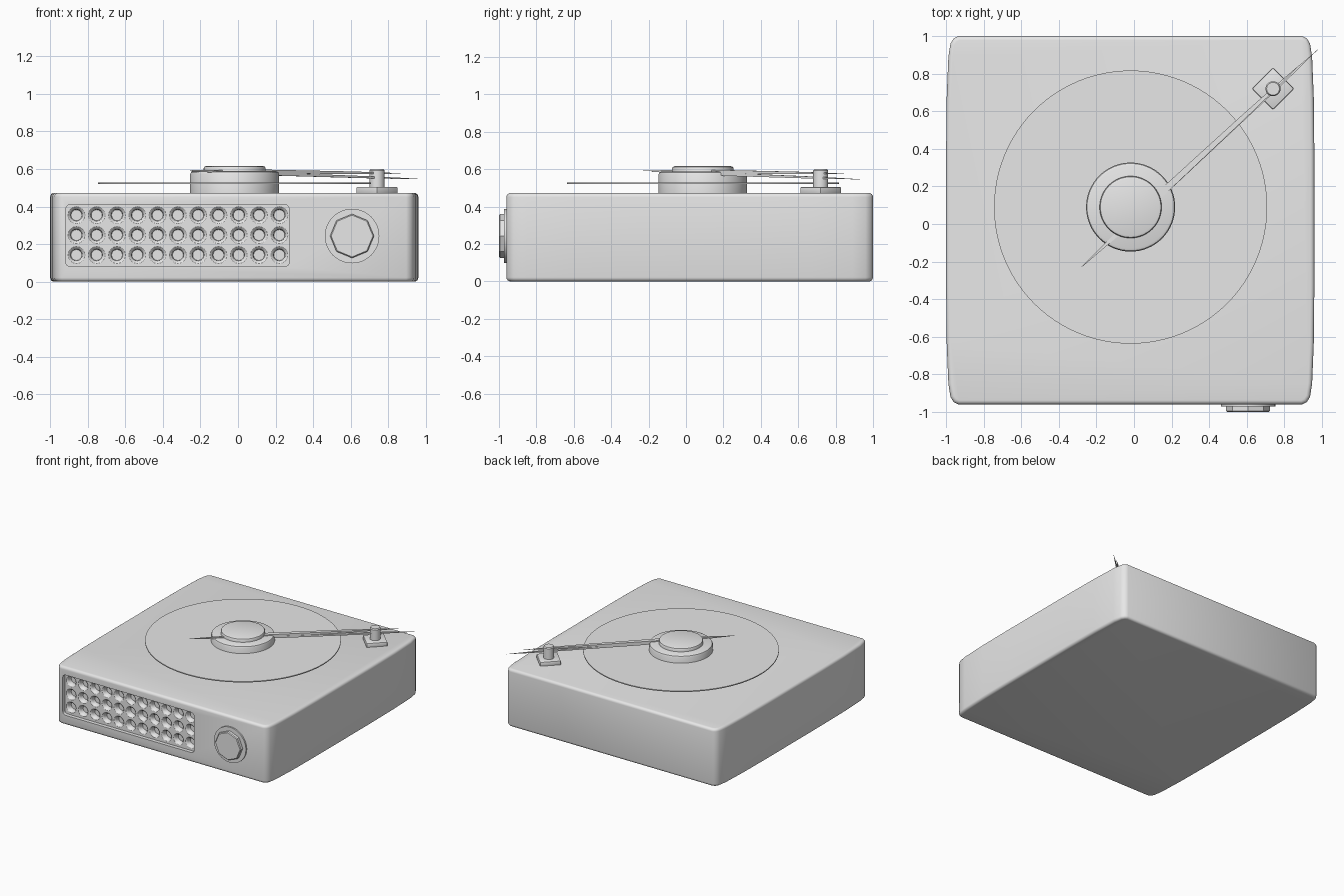
import bpy, bmesh, math
from mathutils import Matrix, Vector

if "Cube" in bpy.data.objects:
    bpy.data.objects.remove(bpy.data.objects["Cube"])

grey = bpy.data.materials.new("light grey")
grey.use_nodes = True
COLOUR = (0.8, 0.8, 0.8, 1)
grey.diffuse_color = COLOUR
grey.node_tree.nodes["Principled BSDF"].inputs["Base Color"].default_value = COLOUR


def finish(name, bm, angle=35):
    """Turn a bmesh into a shaded object."""
    bmesh.ops.recalc_face_normals(bm, faces=bm.faces)
    mesh = bpy.data.meshes.new(name)
    bm.to_mesh(mesh)
    bm.free()
    mesh.materials.append(grey)
    ob = bpy.data.objects.new(name, mesh)
    bpy.context.collection.objects.link(ob)
    smooth(ob, angle)
    return ob


def smooth(ob, angle):
    bpy.ops.object.select_all(action="DESELECT")
    ob.select_set(True)
    bpy.context.view_layer.objects.active = ob
    bpy.ops.object.shade_smooth_by_angle(angle=math.radians(angle))


def lathe(bm, profile, matrix, sides):
    """Closed solid of revolution from (radius, height) pairs."""
    rings = []
    for r, h in profile:
        rings.append([bm.verts.new(matrix @ Vector((r * math.cos(a), r * math.sin(a), h)))
                      for a in (math.tau * i / sides for i in range(sides))])
    for low, high in zip(rings, rings[1:]):
        for i in range(sides):
            j = (i + 1) % sides
            bm.faces.new((low[i], low[j], high[j], high[i]))
    bm.faces.new(rings[0][::-1])
    bm.faces.new(rings[-1])


def turned(name, profile, centre, sides=64, front=False, angle=35):
    bm = bmesh.new()
    turn = Matrix.Rotation(math.pi / 2, 4, "X") if front else Matrix()
    lathe(bm, profile, Matrix.Translation(centre) @ turn, sides)
    return finish(name, bm, angle)


def box(bm, centre, size, turn=0):
    m = (Matrix.Translation(centre) @ Matrix.Rotation(turn, 4, "Z")
         @ Matrix.Diagonal((*size, 1)))
    bmesh.ops.create_cube(bm, size=1, matrix=m)


# Case: softly bulging outline, extruded and rounded at top and bottom
quarter = [(0.98, 0.35), (0.977, 0.65), (0.968, 0.87), (0.957, 0.94),
           (0.94, 0.968), (0.915, 0.98)]
half = quarter + [(-x, y) for x, y in reversed(quarter)]
outline = half + [(-x, -y) for x, y in half]
bm = bmesh.new()
base = bm.faces.new([bm.verts.new((x - 0.02, y + 0.02, 0)) for x, y in outline])
lift = bmesh.ops.extrude_face_region(bm, geom=[base])["geom"]
bmesh.ops.translate(bm, vec=(0, 0, 0.473),
                    verts=[v for v in lift if isinstance(v, bmesh.types.BMVert)])
rims = [e for e in bm.edges if abs(e.verts[0].co.z - e.verts[1].co.z) < 0.01]
bmesh.ops.bevel(bm, geom=rims, offset=0.022, segments=4, profile=0.5, affect="EDGES")
case = finish("case", bm)

# Speaker recess and its rows of flared holes, cut into the case front
FRONT, DEPTH = -0.96, 0.03
bm = bmesh.new()
box(bm, (-0.322, FRONT, 0.245), (1.19, 2 * DEPTH, 0.33))
corners = [e for e in bm.edges if abs(e.verts[0].co.y - e.verts[1].co.y) > 0.01]
bmesh.ops.bevel(bm, geom=corners, offset=0.025, segments=4, profile=0.5, affect="EDGES")
recess = finish("recess_cutter", bm)

bm = bmesh.new()
hole = [(0.047, -0.01), (0.046, 0), (0.037, 0.006), (0.032, 0.015), (0.029, 0.04)]
inward = Matrix.Rotation(-math.pi / 2, 4, "X")
for column in range(11):
    for row in range(3):
        spot = (-0.86 + 0.108 * column, FRONT + DEPTH, 0.142 + 0.106 * row)
        lathe(bm, hole, Matrix.Translation(spot) @ inward, 16)
holes = finish("hole_cutter", bm)

for cutter in (recess, holes):
    cutter.hide_render = True
    bpy.context.view_layer.objects.active = case
    mod = case.modifiers.new("cut", "BOOLEAN")
    mod.operation, mod.solver, mod.object = "DIFFERENCE", "EXACT", cutter
    bpy.ops.object.modifier_apply(modifier=mod.name)
    bpy.data.objects.remove(cutter)
smooth(case, 35)

# Turntable: thin record, hub and cap on one axis
axis = (-0.018, 0.09, 0)
turned("record", [(0.727, 0.521), (0.727, 0.529)], axis, 96)
turned("hub", [(0.237, 0.46), (0.237, 0.572), (0.232, 0.583), (0.22, 0.588)], axis)
turned("hub_cap", [(0.165, 0.58), (0.165, 0.604), (0.161, 0.612), (0.15, 0.616)], axis)

# Dial: round plate with an octagonal knob
dial = (0.607, FRONT, 0.243)
turned("dial_plate", [(0.145, -0.01), (0.145, 0.012)], dial, 48, True)
turned("dial_knob", [(0.117, 0), (0.117, 0.034), (0.111, 0.04)], dial, 8, True, 10)

# Tone arm stand: turned square foot and round post
bm = bmesh.new()
box(bm, (0.74, 0.72, 0.485), (0.157, 0.157, 0.04), math.pi / 4)
bmesh.ops.bevel(bm, geom=bm.edges[:], offset=0.006, segments=2, profile=0.5, affect="EDGES")
finish("arm_foot", bm)
turned("arm_post", [(0.04, 0.49), (0.04, 0.592), (0.034, 0.6)], (0.74, 0.72, 0), 24)


def needle(name, start, end, width, height):
    """Four-sided rod that swells from a point and narrows to a point."""
    start, end = Vector(start), Vector(end)
    side = (end - start).cross(Vector((0, 0, 1))).normalized() * width / 2
    up = Vector((0, 0, height / 2))
    bm = bmesh.new()
    rings = []
    for t, s in ((0, 0.04), (0.15, 0.6), (0.38, 1), (0.75, 0.7), (0.9, 0.4), (1, 0.04)):
        p = start.lerp(end, t)
        rings.append([bm.verts.new(p + s * (a * side + b * up))
                      for a, b in ((1, 1), (-1, 1), (-1, -1), (1, -1))])
    for one, two in zip(rings, rings[1:]):
        for i in range(4):
            bm.faces.new((one[i], one[i - 1], two[i - 1], two[i]))
    bm.faces.new(rings[0])
    bm.faces.new(rings[-1])
    finish(name, bm)


# Tone arm: two tapered rods, one above the other
needle("upper_arm", (-0.28, -0.23, 0.592), (0.88, 0.845, 0.576), 0.036, 0.02)
needle("lower_arm", (-0.25, -0.205, 0.588), (0.98, 0.93, 0.546), 0.03, 0.016)
